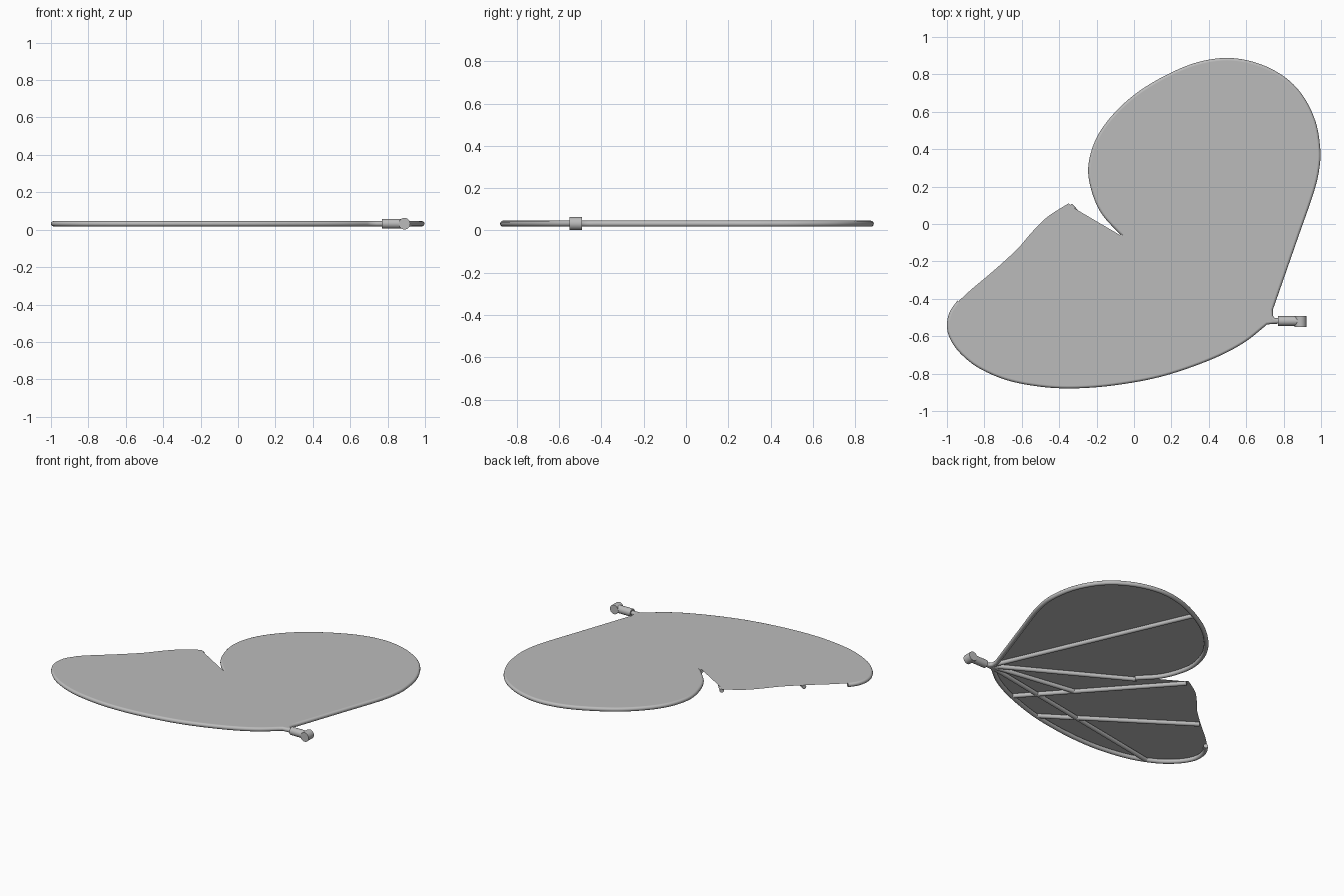
import bpy, bmesh, math
from mathutils import Vector

if "Cube" in bpy.data.objects:
    bpy.data.objects.remove(bpy.data.objects["Cube"])

R = 0.0145           # rod radius
ZC = 0.032           # rod centre height
ROOT = Vector((0.735, -0.518))

grey = bpy.data.materials.new("wing grey")
grey.diffuse_color = (0.5, 0.5, 0.5, 1)
grey.use_nodes = True
grey.node_tree.nodes["Principled BSDF"].inputs["Base Color"].default_value = grey.diffuse_color


def spline(pts, n=6):
    """Smooth path through the points."""
    p = [Vector(q) for q in pts]
    p = [2 * p[0] - p[1]] + p + [2 * p[-1] - p[-2]]
    out = []
    for i in range(1, len(p) - 2):
        a, b, c, d = p[i - 1:i + 3]
        for k in range(n):
            t = k / n
            out.append(0.5 * (2 * b + (c - a) * t + (2 * a - 5 * b + 4 * c - d) * t * t
                              + (3 * b - a - 3 * c + d) * t ** 3))
    return out + [p[-2]]


def inset(path, d):
    """Shift a path to its left by d."""
    out = []
    for i, q in enumerate(path):
        t = (path[min(i + 1, len(path) - 1)] - path[max(i - 1, 0)]).normalized()
        out.append(q + Vector((-t.y, t.x)) * d)
    return out


def rod(name, path, radius=R):
    cu = bpy.data.curves.new(name, 'CURVE')
    cu.dimensions = '3D'
    cu.bevel_depth = radius
    cu.bevel_resolution = 4
    cu.use_fill_caps = True
    s = cu.splines.new('POLY')
    s.points.add(len(path) - 1)
    for pt, q in zip(s.points, path):
        pt.co = (q[0], q[1], ZC, 1)
    s.use_smooth = True
    cu.materials.append(grey)
    ob = bpy.data.objects.new(name, cu)
    bpy.context.collection.objects.link(ob)


def cylinder(name, loc, radius, depth, rot):
    bpy.ops.mesh.primitive_cylinder_add(vertices=32, radius=radius, depth=depth,
                                        location=loc, rotation=rot)
    ob = bpy.context.object
    ob.name = name
    ob.data.materials.append(grey)
    bpy.ops.object.shade_smooth_by_angle(angle=math.radians(35))


# Outer edges, running counter-clockwise
upper = spline([(0.742, -0.46), (0.81, -0.265), (0.885, -0.05), (0.96, 0.165), (0.99, 0.29),
                (0.996, 0.40), (0.97, 0.55), (0.90, 0.69), (0.80, 0.79), (0.66, 0.86),
                (0.50, 0.888), (0.33, 0.862), (0.16, 0.79), (0.0, 0.69), (-0.13, 0.565),
                (-0.21, 0.44), (-0.245, 0.30), (-0.225, 0.17), (-0.17, 0.05), (-0.065, -0.065)])
lower = spline([(-0.945, -0.41), (-0.985, -0.47), (-1.0, -0.54), (-0.985, -0.61), (-0.93, -0.69),
                (-0.83, -0.77), (-0.68, -0.835), (-0.5, -0.87), (-0.32, -0.879), (-0.1, -0.862),
                (0.15, -0.815), (0.4, -0.73), (0.58, -0.64), (0.715, -0.535)])
trailing = spline([(-0.35, 0.11), (-0.40, 0.08), (-0.46, 0.04), (-0.51, -0.005), (-0.56, -0.06),
                   (-0.62, -0.13), (-0.70, -0.205), (-0.78, -0.275), (-0.87, -0.35),
                   (-0.935, -0.41)], 4)
upper_c, lower_c = inset(upper, R), inset(lower, R)

# Rim rods, both curling into the neck
neck = Vector((0.78, -0.518))
rod("upper_rim", [neck, Vector((0.745, -0.516)), Vector((0.729, -0.495))] + upper_c)
rod("lower_rim", lower_c + [Vector((0.74, -0.52)), neck])

# Ribs fanning from the root, and cross ribs
ribs = [(ROOT, (0.165, 0.772)), (ROOT, (-0.075, -0.06)), (ROOT, (0.135, -0.425)),
        (ROOT, (-0.765, -0.79)), ((0.39, -0.72), (-0.342, 0.10)), ((0.113, -0.808), (-0.73, -0.238))]
for i, (a, b) in enumerate(ribs):
    rod(f"rib_{i + 1}", [a, b], R * 0.98)

# Membrane lying on top of the rods
bm = bmesh.new()
outline = [ROOT] + upper_c + [Vector((-0.065, -0.065)), Vector((-0.32, 0.085))] + trailing + lower_c
face = bm.faces.new([bm.verts.new((q.x, q.y, ZC + R)) for q in outline])
bmesh.ops.triangulate(bm, faces=[face])
for f in bm.faces:
    if f.normal.z < 0:
        f.normal_flip()
me = bpy.data.meshes.new("membrane")
bm.to_mesh(me)
bm.free()
me.materials.append(grey)
bpy.context.collection.objects.link(bpy.data.objects.new("membrane", me))

# Hinge connector
cylinder("hinge_shaft", (0.825, -0.519, ZC), 0.026, 0.11, (0, math.pi / 2, 0))
cylinder("hinge_knuckle", (0.89, -0.521, ZC), 0.031, 0.058, (math.pi / 2, 0, 0))
